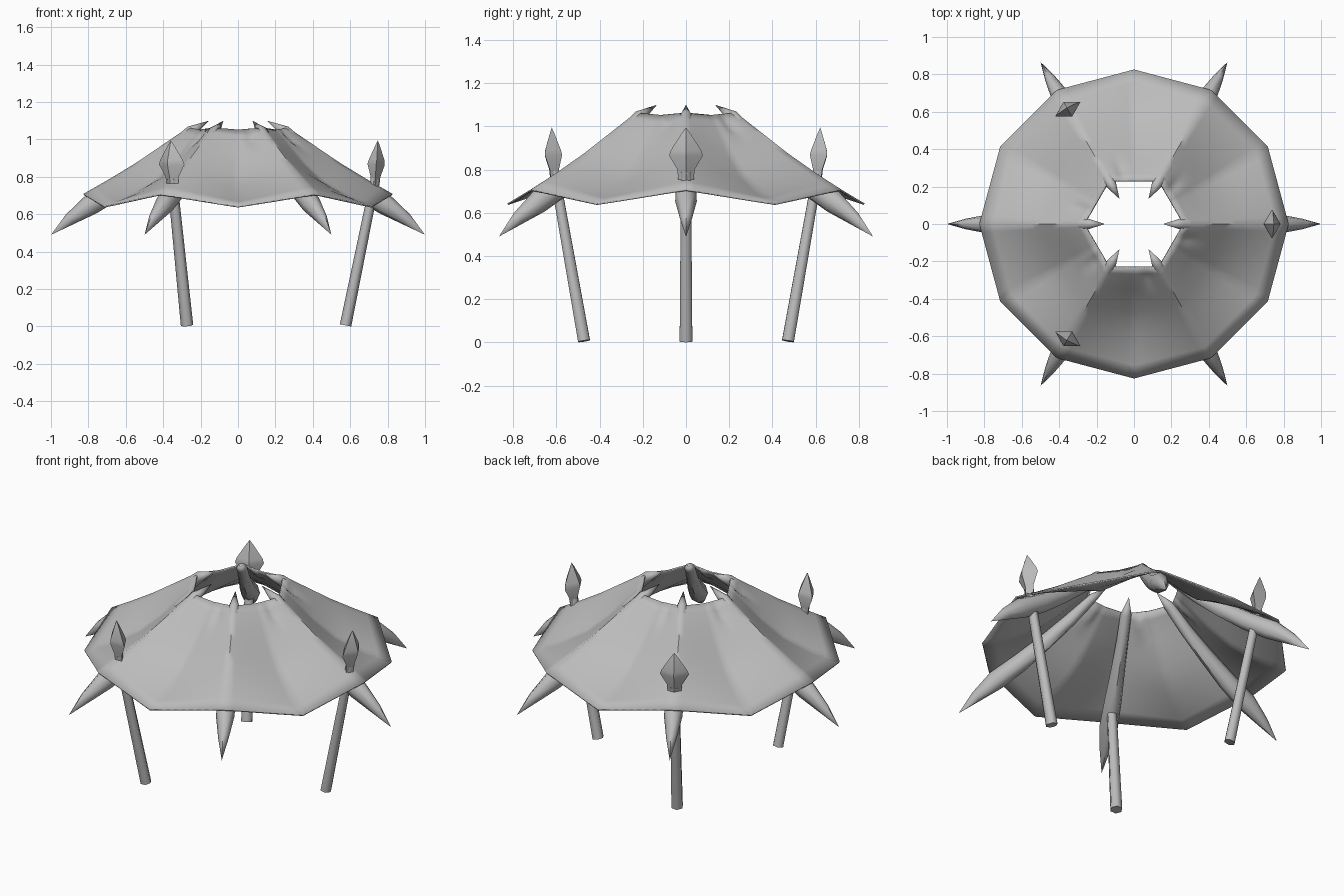
import bpy, bmesh, math
from mathutils import Vector, Matrix

cube = bpy.data.objects.get("Cube")
if cube:
    bpy.data.objects.remove(cube)

grey = bpy.data.materials.new("plain_grey")
grey.use_nodes = True
grey.diffuse_color = (0.5, 0.5, 0.5, 1)
grey.node_tree.nodes["Principled BSDF"].inputs["Base Color"].default_value = (0.5, 0.5, 0.5, 1)


def finish(name, bm, angle):
    bmesh.ops.recalc_face_normals(bm, faces=bm.faces)
    mesh = bpy.data.meshes.new(name)
    bm.to_mesh(mesh)
    bm.free()
    obj = bpy.data.objects.new(name, mesh)
    bpy.context.collection.objects.link(obj)
    mesh.materials.append(grey)
    bpy.ops.object.select_all(action='DESELECT')
    obj.select_set(True)
    bpy.context.view_layer.objects.active = obj
    bpy.ops.object.shade_smooth_by_angle(angle=math.radians(angle))
    return obj


def loft(name, sections, sides, spin, angle, shift=0):
    """Rings across a path in the xz plane: (x, z, in-plane radius, y radius)."""
    bm = bmesh.new()
    turn = Matrix.Rotation(spin, 3, 'Z')
    pts = [Vector((x + shift, 0, z)) for x, z, _, _ in sections]
    rings = []
    for i, (_, _, ra, rb) in enumerate(sections):
        way = (pts[min(i + 1, len(pts) - 1)] - pts[max(i - 1, 0)]).normalized()
        across = Vector((way.z, 0, -way.x))
        ring = []
        for k in range(sides):
            a = math.tau * k / sides
            p = pts[i] + across * ra * math.cos(a) + Vector((0, rb * math.sin(a), 0))
            ring.append(bm.verts.new(turn @ p))
        rings.append(ring)
    for low, high in zip(rings, rings[1:]):
        for k in range(sides):
            n = (k + 1) % sides
            bm.faces.new((low[k], low[n], high[n], high[k]))
    bm.faces.new(rings[0][::-1])
    bm.faces.new(rings[-1])
    bmesh.ops.remove_doubles(bm, verts=bm.verts, dist=0.0008)
    return finish(name, bm, angle)


def sample(profile, s):
    for (a, u), (b, v) in zip(profile, profile[1:]):
        if s <= b:
            return u + (v - u) * (s - a) / (b - a)
    return profile[-1][1]


# Canopy: radial sheet draped over six ridges and sagging between them
ridge = [(0, 1.06), (0.25, 0.965), (0.5, 0.87), (0.75, 0.785), (1, 0.705)]
valley = [(0, 1.05), (0.12, 0.98), (0.3, 0.865), (0.5, 0.765), (0.75, 0.69), (1, 0.64)]
steps = [0, 0.06, 0.12, 0.2, 0.3, 0.4, 0.5, 0.62, 0.75, 0.88, 1]
offsets = range(-30, 30, 3)
bm = bmesh.new()
rows = []
for s in steps:
    row = []
    for sector in range(6):
        for t in offsets:
            hole = 0.23 / math.cos(math.radians(30 - abs(t)))
            rim = 0.825 * math.cos(math.radians(15)) / math.cos(math.radians(abs(t) - 15))
            r = hole + (rim - hole) * s
            w = abs(t) / 30
            z = sample(ridge, s) * (1 - w) + sample(valley, s) * w
            # shallow pleat beside each ridge at the smoke hole
            if 0 < s < 0.2:
                z -= 0.02 * max(0, 1 - abs(t + 16) / 8)
            a = math.radians(60 * sector + t)
            row.append(bm.verts.new((r * math.cos(a), r * math.sin(a), z)))
    rows.append(row)
for inner, outer in zip(rows, rows[1:]):
    for k in range(len(inner)):
        n = (k + 1) % len(inner)
        bm.faces.new((inner[k], outer[k], outer[n], inner[n]))
canopy = finish("canopy", bm, 50)
thick = canopy.modifiers.new("thickness", 'SOLIDIFY')
thick.thickness = 0.008
thick.offset = 0

# Tusk ribs: pointed spindles carrying each ridge
tusk = [(1.0, 0.49, 0, 0), (0.9, 0.573, 0.033, 0.028), (0.785, 0.653, 0.056, 0.05),
        (0.65, 0.733, 0.053, 0.047), (0.5, 0.838, 0.044, 0.038), (0.36, 0.945, 0.036, 0.032),
        (0.25, 1.045, 0.03, 0.03), (0.155, 1.1, 0, 0)]
for i in range(6):
    loft(f"tusk_rib_{i + 1}", tusk, 8, math.radians(60 * i), 50)

# Support poles with flattened spearheads above the canopy; the two right-hand ones stand closer in
pole = [(0.575, 0.006, 0.031, 0.034), (0.735, 0.79, 0.025, 0.027)]
spear = [(0.732, 0.755, 0.024, 0.036), (0.735, 0.80, 0.026, 0.04), (0.738, 0.865, 0.046, 0.078),
         (0.742, 0.89, 0.042, 0.07), (0.746, 0.965, 0.013, 0.022), (0.748, 0.995, 0, 0)]
for i, shift in enumerate((0, -0.03, -0.03)):
    spin = math.radians(120 * i)
    loft(f"support_pole_{i + 1}", pole, 6, spin, 65, shift)
    loft(f"spearhead_{i + 1}", spear, 4, spin, 30, shift)
